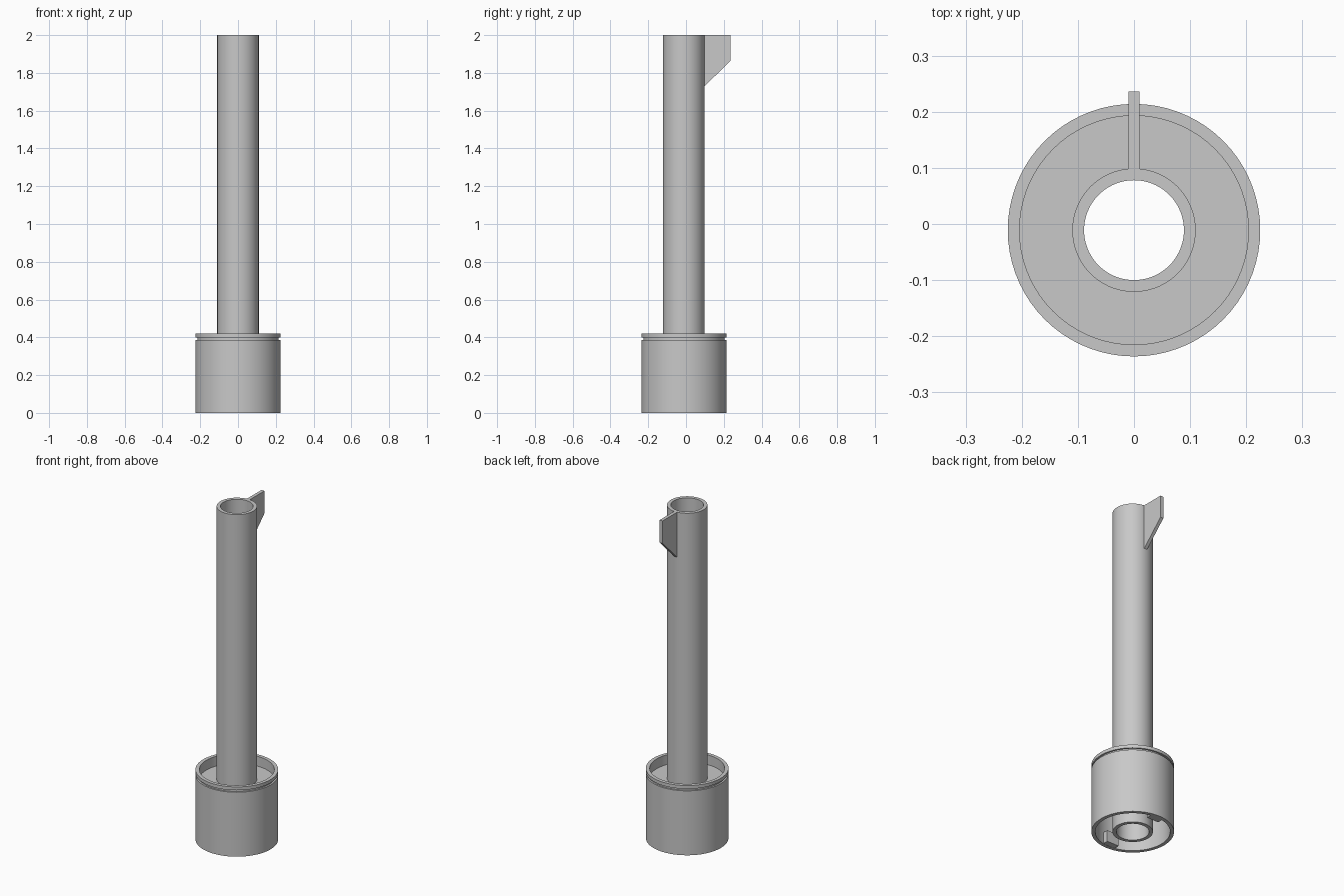
import bpy, bmesh, math
from mathutils import Matrix, Vector

if "Cube" in bpy.data.objects:
    bpy.data.objects.remove(bpy.data.objects["Cube"], do_unlink=True)

AXIS_Y = -0.011   # the tube axis sits slightly forward because of the fin
SIDES = 72

grey = bpy.data.materials.new("plain grey")
grey.use_nodes = True
colour = (0.58, 0.58, 0.58, 1)
grey.diffuse_color = colour
grey.node_tree.nodes["Principled BSDF"].inputs["Base Color"].default_value = colour


def finish(name, bm, smooth=False):
    bmesh.ops.recalc_face_normals(bm, faces=bm.faces)
    mesh = bpy.data.meshes.new(name)
    bm.to_mesh(mesh)
    bm.free()
    mesh.materials.append(grey)
    obj = bpy.data.objects.new(name, mesh)
    obj.location.y = AXIS_Y
    bpy.context.collection.objects.link(obj)
    if smooth:
        bpy.ops.object.select_all(action="DESELECT")
        obj.select_set(True)
        bpy.context.view_layer.objects.active = obj
        bpy.ops.object.shade_smooth_by_angle(angle=math.radians(30))
    return obj


def lathe(name, profile):
    """Revolve a closed (radius, height) outline around z."""
    bm = bmesh.new()
    rings = []
    for i in range(SIDES):
        turn = Matrix.Rotation(2 * math.pi * i / SIDES, 3, "Z")
        rings.append([bm.verts.new(turn @ Vector((r, 0, z))) for r, z in profile])
    n = len(profile)
    for i in range(SIDES):
        a, b = rings[i], rings[(i + 1) % SIDES]
        for j in range(n):
            k = (j + 1) % n
            bm.faces.new((a[j], b[j], b[k], a[k]))
    return finish(name, bm, smooth=True)


def box(name, low, high):
    bm = bmesh.new()
    bmesh.ops.create_cube(bm, size=1)
    low, high = Vector(low), Vector(high)
    for v in bm.verts:
        v.co = (low + high) / 2 + v.co * (high - low)
    return finish(name, bm)


# Long open tube
lathe("tube", [(0.11, 0), (0.11, 2), (0.089, 2), (0.089, 0)])

# Cup with a groove under its rim, open above and below a thin web
R, WALL, WEB = 0.225, 0.204, 0.10
lathe("cup", [
    (R, 0), (R, 0.387), (R - 0.01, 0.387), (R - 0.01, 0.399), (R, 0.399),
    (R, 0.419), (WALL, 0.419), (WALL, 0.36), (WEB, 0.36), (WEB, 0.34),
    (WALL, 0.34), (WALL, 0)])

# Fin at the back of the tube's top
bm = bmesh.new()
outline = [(0.1, 2), (0.2475, 2), (0.2475, 1.865), (0.11, 1.73), (0.1, 1.73)]
face = bm.faces.new([bm.verts.new((-0.01, y, z)) for y, z in outline])
side = bmesh.ops.extrude_face_region(bm, geom=[face])["geom"]
bmesh.ops.translate(bm, vec=(0.02, 0, 0),
                    verts=[g for g in side if isinstance(g, bmesh.types.BMVert)])
finish("fin", bm)

# Locking lugs inside the mouth of the cup
for name, s in (("back_lug", 1), ("front_lug", -1)):
    y0, y1 = sorted((0.168 * s, 0.21 * s))
    box(name, (-0.04, y0, 0.001), (0.04, y1, 0.07))
